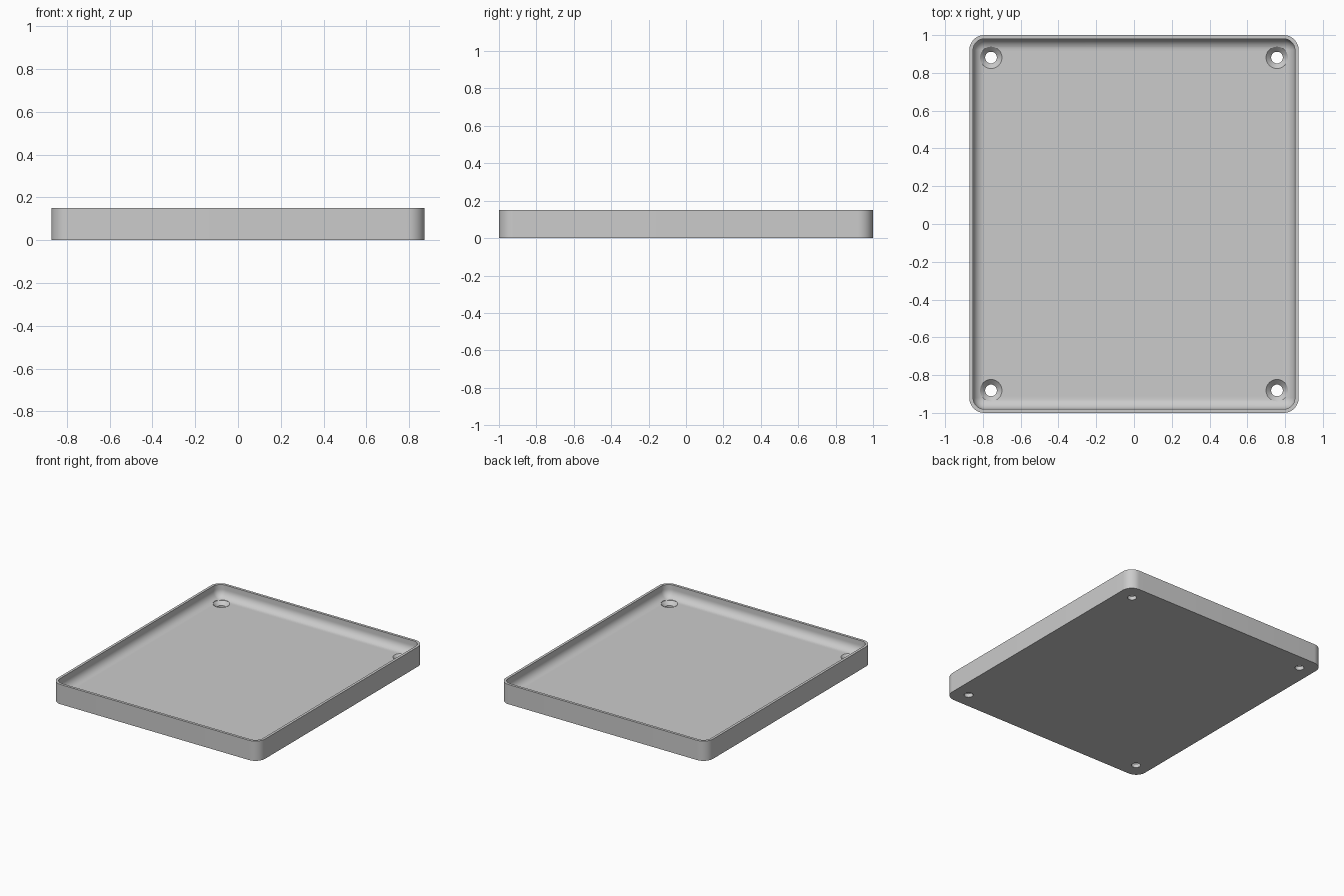
import bpy, bmesh, math

cube = bpy.data.objects.get("Cube")
if cube:
    bpy.data.objects.remove(cube, do_unlink=True)

HALF_X, HALF_Y, HEIGHT = 0.872, 1.0, 0.15
CORNER, WALL, FLOOR, FILLET = 0.08, 0.02, 0.055, 0.06
HOLE_X, HOLE_Y = 0.757, 0.881

grey = bpy.data.materials.new("light_grey")
grey.use_nodes = True
colour = (0.6, 0.6, 0.6, 1)
grey.diffuse_color = colour
grey.node_tree.nodes["Principled BSDF"].inputs["Base Color"].default_value = colour


def rounded_loop(bm, inset, z, steps=12):
    """Ring of vertices around an inset rounded rectangle."""
    r = max(CORNER - inset, 0.012)
    cx, cy = HALF_X - inset - r, HALF_Y - inset - r
    ring = []
    for quarter, (sx, sy) in enumerate([(1, 1), (-1, 1), (-1, -1), (1, -1)]):
        for i in range(steps + 1):
            a = (quarter + i / steps) * math.pi / 2
            ring.append(bm.verts.new((sx * cx + r * math.cos(a),
                                      sy * cy + r * math.sin(a), z)))
    return ring


def skin(bm, rings):
    """Join successive rings with quads."""
    for low, high in zip(rings, rings[1:]):
        n = len(low)
        for i in range(n):
            j = (i + 1) % n
            bm.faces.new((low[i], low[j], high[j], high[i]))


def finish(name, bm):
    bmesh.ops.recalc_face_normals(bm, faces=bm.faces)
    mesh = bpy.data.meshes.new(name)
    bm.to_mesh(mesh)
    bm.free()
    mesh.materials.append(grey)
    obj = bpy.data.objects.new(name, mesh)
    bpy.context.collection.objects.link(obj)
    return obj


# Tray: outer wall, rim, inner wall and the fillet down to the floor
profile = [(0, 0), (0, HEIGHT), (WALL, HEIGHT)]
for i in range(11):
    a = i / 10 * math.pi / 2
    profile.append((WALL + FILLET * (1 - math.cos(a)),
                    FLOOR + FILLET * (1 - math.sin(a))))
bm = bmesh.new()
rings = [rounded_loop(bm, inset, z) for inset, z in profile]
skin(bm, rings)
bm.faces.new(rings[0])
bm.faces.new(rings[-1])
tray = finish("tray", bm)

# Countersunk screw holes, one in each corner
bm = bmesh.new()
for sx in (-1, 1):
    for sy in (-1, 1):
        rings = []
        for r, z in [(0.031, -0.05), (0.031, 0.028), (0.058, FLOOR), (0.058, 0.2)]:
            rings.append([bm.verts.new((sx * HOLE_X + r * math.cos(k * math.tau / 32),
                                        sy * HOLE_Y + r * math.sin(k * math.tau / 32), z))
                          for k in range(32)])
        skin(bm, rings)
        bm.faces.new(rings[0])
        bm.faces.new(rings[-1])
cutter = finish("screw_hole_cutter", bm)
cutter.hide_render = True

cut = tray.modifiers.new("screw_holes", "BOOLEAN")
cut.operation = "DIFFERENCE"
cut.solver = "EXACT"
cut.object = cutter

bpy.ops.object.select_all(action="DESELECT")
tray.select_set(True)
bpy.context.view_layer.objects.active = tray
bpy.ops.object.modifier_apply(modifier=cut.name)
bpy.data.objects.remove(cutter, do_unlink=True)
bpy.ops.object.shade_smooth_by_angle(angle=math.radians(30))
